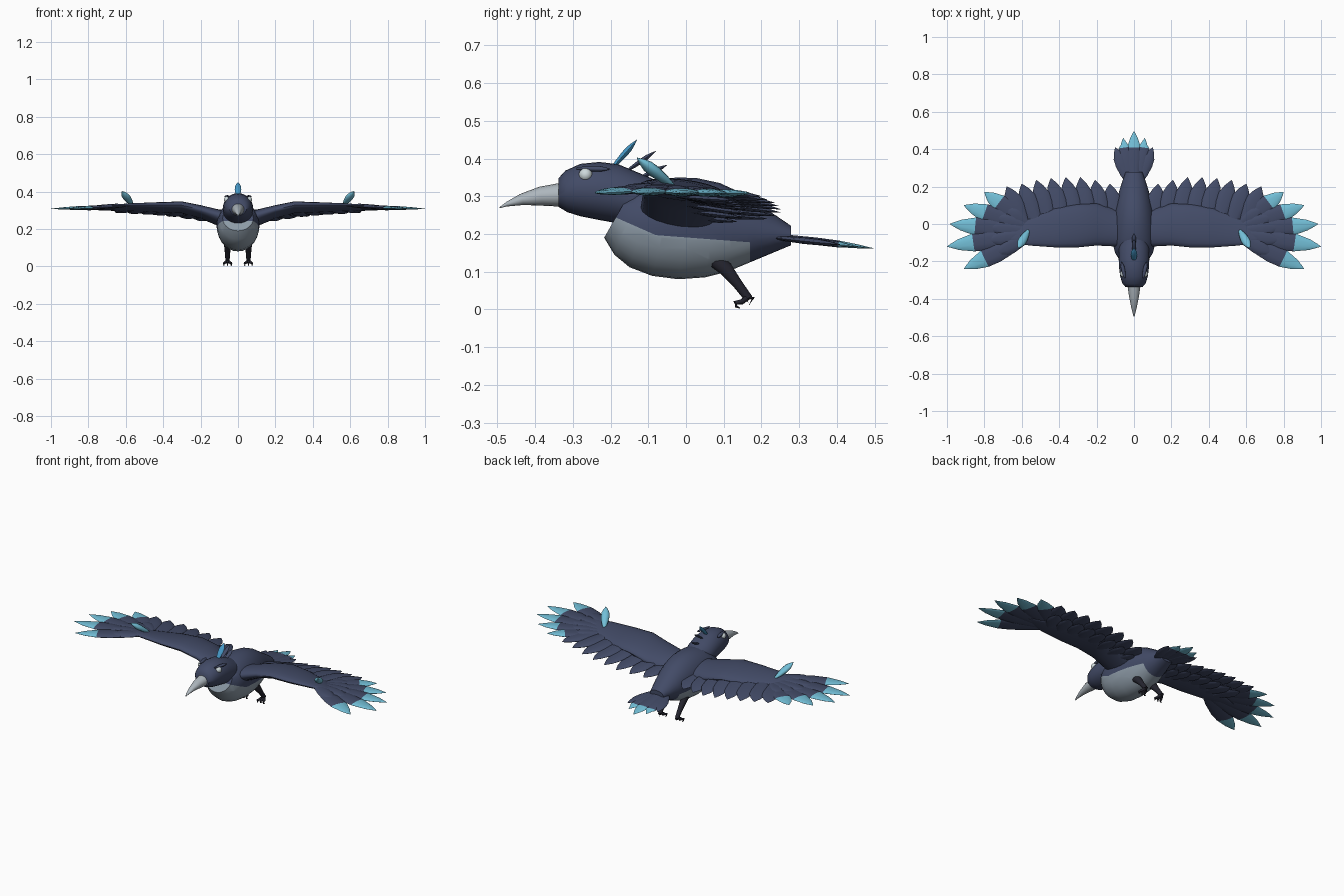
import bpy, bmesh
from math import sin, cos, pi
from mathutils import Vector as V

cube = bpy.data.objects.get("Cube")
if cube:
    bpy.data.objects.remove(cube, do_unlink=True)


def material(name, rgb):
    m = bpy.data.materials.new(name)
    m.use_nodes = True
    m.diffuse_color = (*rgb, 1)
    m.node_tree.nodes["Principled BSDF"].inputs["Base Color"].default_value = (*rgb, 1)
    return m


NAVY = material("navy plumage", (0.055, 0.07, 0.135))
CYAN = material("pale cyan tips", (0.17, 0.52, 0.68))
BLUE = material("crest blue", (0.06, 0.31, 0.56))
GREY = material("belly grey", (0.27, 0.33, 0.39))
HORN = material("beak grey", (0.42, 0.47, 0.51))
EYE = material("eye white", (0.62, 0.7, 0.72))
DARK = material("leg charcoal", (0.018, 0.018, 0.028))


def finish(name, bm, mats, angle=0.9):
    bmesh.ops.recalc_face_normals(bm, faces=bm.faces)
    me = bpy.data.meshes.new(name)
    bm.to_mesh(me)
    bm.free()
    for m in mats:
        me.materials.append(m)
    ob = bpy.data.objects.new(name, me)
    bpy.context.collection.objects.link(ob)
    bpy.ops.object.select_all(action='DESELECT')
    ob.select_set(True)
    bpy.context.view_layer.objects.active = ob
    bpy.ops.object.shade_smooth_by_angle(angle=angle)
    return ob


def ring(c, u, v, n):
    return [c + u * cos(2 * pi * k / n) + v * sin(2 * pi * k / n) for k in range(n)]


def loft(rings, split=None):
    """Skin closed rings; bands from index split onward take the second material."""
    bm = bmesh.new()
    loops = [[bm.verts.new(p) for p in r] for r in rings]
    n = len(loops[0])
    for i, (a, b) in enumerate(zip(loops, loops[1:])):
        for k in range(n):
            f = bm.faces.new((a[k], a[(k + 1) % n], b[(k + 1) % n], b[k]))
            f.material_index = int(split is not None and i >= split)
    bm.faces.new(loops[0])
    bm.faces.new(loops[-1]).material_index = int(split is not None)
    return bm


def profile(sections, n=28):
    """Rings from (bottom y, bottom z, top y, top z, half width)."""
    out = []
    for yb, zb, yt, zt, hw in sections:
        lo, hi = V((0, yb, zb)), V((0, yt, zt))
        out.append(ring((lo + hi) / 2, V((hw, 0, 0)), (hi - lo) / 2, n))
    return loft(out)


def tube(name, path, mats, split=None, n=10):
    """Tapered tube through (point, half width, half thickness)."""
    rings = []
    for i, (p, w, t) in enumerate(path):
        d = (path[min(i + 1, len(path) - 1)][0] - path[max(i - 1, 0)][0]).normalized()
        s = d.cross(V((0, 0, 1))).normalized()
        rings.append(ring(p, s * w, s.cross(d) * t, n))
    return finish(name, loft(rings, split), mats)


def feather(name, a, b, w, t, mats=(NAVY,), tip=0.7):
    """Pointed blade from a to b; the last part takes the second material."""
    a, b = V(a), V(b)
    shape = [(0, .35), (.25, .75), (.5, .97), (tip, .92), (.86, .55), (.95, .22), (1, .01)]
    path = [(a.lerp(b, k), w * s, t * max(s, .05)) for k, s in shape]
    return tube(name, path, mats, 3 if len(mats) > 1 else None)


# Body with a pale belly cut in along planes
bm = profile([
    (-.217, .19, -.14, .325, .082), (-.19, .145, -.11, .338, .102),
    (-.15, .112, -.07, .346, .112), (-.09, .089, -.02, .35, .115),
    (-.02, .08, .03, .348, .113), (.05, .085, .09, .335, .105),
    (.11, .1, .14, .312, .093), (.17, .125, .19, .28, .078),
    (.23, .15, .24, .248, .06), (.278, .17, .278, .222, .045)])
cuts = [(V((0, -.08, .197)), V((0, .44, 1))), (V((0, -.08, .197)), V((0, .076, 1))),
        (V((0, .17, 0)), V((0, 1, 0)))]
for co, no in cuts:
    bmesh.ops.bisect_plane(bm, geom=bm.verts[:] + bm.edges[:] + bm.faces[:],
                           plane_co=co, plane_no=no)
for f in bm.faces:
    bib, flank, rear = [(f.calc_center_median() - co).dot(no) < 0 for co, no in cuts]
    f.material_index = int((bib or flank) and rear)
finish("body", bm, [NAVY, GREY])

# Head and beak
finish("head", profile([
    (-.338, .272, -.338, .348, .045), (-.315, .258, -.32, .368, .062),
    (-.28, .247, -.28, .386, .074), (-.235, .238, -.23, .391, .08),
    (-.19, .23, -.18, .385, .082), (-.13, .22, -.12, .36, .08),
    (-.05, .22, -.05, .33, .06)]), [NAVY])
finish("beak", profile([
    (-.32, .272, -.32, .338, .036), (-.38, .275, -.39, .325, .027),
    (-.43, .277, -.44, .306, .017), (-.475, .273, -.475, .286, .008),
    (-.495, .268, -.495, .271, .002)], 16), [HORN])

# Crest
feather("crest_front", (0, -.2, .37), (0, -.13, .45), .018, .009, (BLUE,))
feather("crest_middle", (0, -.16, .365), (0, -.08, .42), .012, .007)
feather("crest_rear", (0, -.13, .345), (0, -.05, .383), .012, .007)

# Tail fan
feather("tail_centre", (0, .2, .2), (0, .497, .162), .04, .01, (NAVY, CYAN))
for s, side in ((1, "left"), (-1, "right")):
    feather(f"tail_inner_{side}", (s * .02, .2, .196), (s * .058, .46, .166), .035, .009,
            (NAVY, CYAN), .8)
    feather(f"tail_outer_{side}", (s * .03, .22, .192), (s * .1, .41, .172), .034, .009)

for s, side in ((1, "left"), (-1, "right")):
    # Eye and brow
    bm = bmesh.new()
    bmesh.ops.create_uvsphere(bm, u_segments=16, v_segments=10, radius=.018)
    bmesh.ops.translate(bm, vec=(s * .057, -.266, .357), verts=bm.verts)
    finish(f"eye_{side}", bm, [EYE])
    feather(f"brow_{side}", (s * .048, -.29, .374), (s * .068, -.2, .372), .011, .008)

    # Wing arm: (x, front y, back y, bottom z, top z)
    rings = []
    for x, y0, y1, z0, z1 in [
            (.04, -.13, .06, .2, .3), (.1, -.12, .08, .215, .302), (.2, -.115, .11, .258, .325),
            (.3, -.125, .105, .285, .345), (.42, -.125, .085, .29, .341),
            (.56, -.115, .035, .3, .334), (.64, -.1, .01, .304, .328), (.72, -.07, -.02, .31, .32)]:
        c = V((s * x, (y0 + y1) / 2, (z0 + z1) / 2))
        rings.append(ring(c, V((0, (y1 - y0) / 2, -.012)), V((0, 0, (z1 - z0) / 2)), 20))
    finish(f"wing_arm_{side}", loft(rings), [NAVY])

    # Flight feathers with pale tips, plus coverts over their roots
    tips = [(.91, -.24), (1, -.12), (.985, 0), (.91, .1), (.8, .17)]
    for i, (x, y) in enumerate(tips):
        z = .325 - i * .004
        root = V((s * .56, -.07 + i * .015, z))
        end = V((s * x, y, .308))
        feather(f"primary_{i + 1}_{side}", root, end, .052, .011, (NAVY, CYAN), .68)
        feather(f"primary_covert_{i + 1}_{side}", root + V((0, 0, .004)),
                root.lerp(end, .52) + V((0, 0, .006)), .04, .01)

    # Trailing feathers with a shorter row beneath
    for i, y in enumerate([.215, .235, .25, .25, .245, .235, .215, .2]):
        k = i / 7
        z = .27 + .05 * min(1, k * 2.2)
        root = V((s * (.1 + .48 * k), -.02, z - .005))
        end = V((s * (.13 + .55 * k), y, .24 + .06 * k))
        feather(f"secondary_{i + 1}_{side}", root, end, .05, .011)
        low = V((0, 0, -.016))
        feather(f"under_covert_{i + 1}_{side}", root + low, root.lerp(end, .66) + low, .042, .009)

    # Raised thumb feather
    feather(f"thumb_feather_{side}", (s * .565, -.035, .328), (s * .62, -.13, .402),
            .024, .016, (CYAN,))

    # Leg, toes and claws
    x = s * .056
    tube(f"leg_{side}", [(V((x, .07, .135)), .016, .02), (V((x, .105, .108)), .018, .02),
                         (V((x, .135, .07)), .014, .014), (V((x, .165, .03)), .011, .012),
                         (V((x, .16, .022)), .008, .008)], [DARK])
    for j, spread in enumerate((-.02, 0, .02)):
        tube(f"toe_{j + 1}_{side}", [(V((x, .165, .034)), .007, .008),
                                     (V((x + spread * .7, .148, .02)), .007, .007),
                                     (V((x + spread, .13, .017)), .006, .006),
                                     (V((x + spread, .133, .008)), .004, .004),
                                     (V((x + spread, .143, .003)), .001, .001)], [DARK], n=8)
    tube(f"hind_toe_{side}", [(V((x, .16, .03)), .007, .007), (V((x, .178, .03)), .005, .005),
                              (V((x, .168, .012)), .001, .001)], [DARK], n=8)
